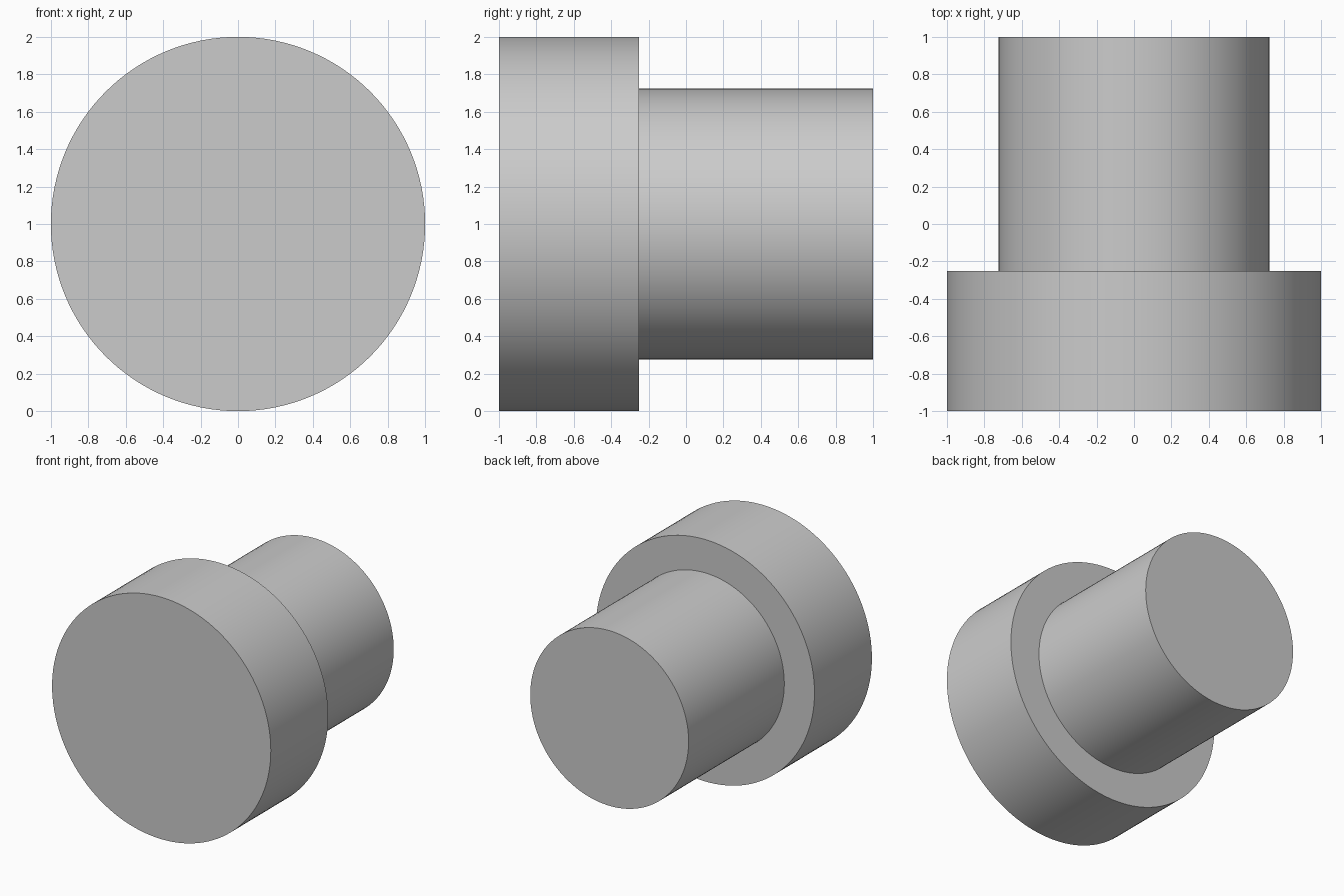
import bpy
import bmesh
import math

cube = bpy.data.objects.get("Cube")
if cube:
    bpy.data.objects.remove(cube, do_unlink=True)

SIDES = 128
HEAD_R, SHANK_R = 1.0, 0.724
FRONT, STEP, BACK = -1.0, -0.25, 1.0

# Plain grey
grey = bpy.data.materials.new("plain_grey")
grey.use_nodes = True
colour = (0.6, 0.6, 0.6, 1)
grey.diffuse_color = colour
grey.node_tree.nodes["Principled BSDF"].inputs["Base Color"].default_value = colour


def ring(bm, radius, y):
    """Circle of vertices around the y axis."""
    angles = (math.tau * i / SIDES for i in range(SIDES))
    return [bm.verts.new((radius * math.cos(a), y, 1 + radius * math.sin(a)))
            for a in angles]


# Stepped plug: wide head in front, narrower shank behind, flat closed ends
bm = bmesh.new()
profile = [(HEAD_R, FRONT), (HEAD_R, STEP), (SHANK_R, STEP), (SHANK_R, BACK)]
rings = [ring(bm, r, y) for r, y in profile]
for a, b in zip(rings, rings[1:]):
    for i in range(SIDES):
        j = (i + 1) % SIDES
        bm.faces.new((a[i], a[j], b[j], b[i]))
bm.faces.new(rings[0])
bm.faces.new(rings[-1])
bmesh.ops.recalc_face_normals(bm, faces=bm.faces)

mesh = bpy.data.meshes.new("stepped_plug")
bm.to_mesh(mesh)
bm.free()
mesh.materials.append(grey)
plug = bpy.data.objects.new("stepped_plug", mesh)
bpy.context.collection.objects.link(plug)

# Smooth round walls, sharp rims
bpy.ops.object.select_all(action="DESELECT")
plug.select_set(True)
bpy.context.view_layer.objects.active = plug
bpy.ops.object.shade_smooth_by_angle(angle=math.radians(30))
